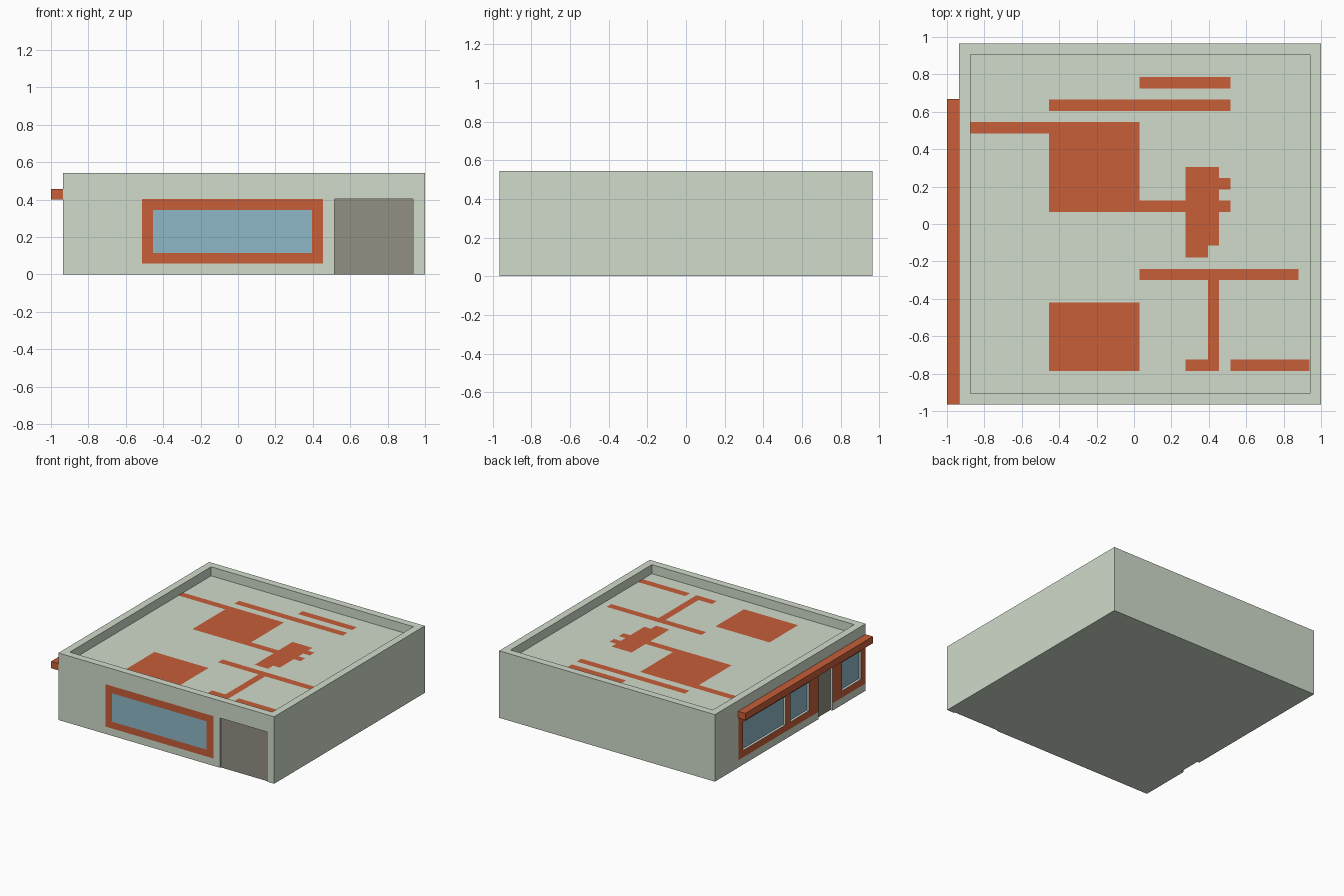
import bpy, bmesh
from mathutils import Vector

if "Cube" in bpy.data.objects:
    bpy.data.objects.remove(bpy.data.objects["Cube"])


def material(name, hex_code):
    rgb = [int(hex_code[i:i + 2], 16) / 255 for i in (0, 2, 4)]
    m = bpy.data.materials.new(name)
    m.diffuse_color = [((c + 0.055) / 1.055) ** 2.4 for c in rgb] + [1]
    m.use_nodes = True
    m.node_tree.nodes["Principled BSDF"].inputs["Base Color"].default_value = m.diffuse_color
    return m


GREEN = material("pale_green", "D0DBCB")
RED = material("brick_red", "C75E38")
GLASS = material("glass_blue", "8FB8C8")
DOOR = material("door_grey", "928F82")


def finish(name, bm, mat):
    mesh = bpy.data.meshes.new(name)
    bm.to_mesh(mesh)
    bm.free()
    mesh.materials.append(mat)
    ob = bpy.data.objects.new(name, mesh)
    bpy.context.collection.objects.link(ob)
    return ob


def box(name, lo, hi, mat):
    bm = bmesh.new()
    bmesh.ops.create_cube(bm, size=1)
    lo, hi = Vector(lo), Vector(hi)
    for v in bm.verts:
        v.co = (lo + hi) / 2 + v.co * (hi - lo)
    return finish(name, bm, mat)


def panels(name, place, rects, mat):
    """Flat rectangles (u0, u1, v0, v1) mapped into space by place(u, v)."""
    bm = bmesh.new()
    for u0, u1, v0, v1 in rects:
        bm.faces.new([bm.verts.new(place(u, v))
                      for u, v in ((u0, v0), (u1, v0), (u1, v1), (u0, v1))])
    return finish(name, bm, mat)


LEFT, RIGHT, FRONT, BACK = -0.935, 1.0, -0.965, 0.965
TOP, ROOF, RIM, E = 0.543, 0.47, 0.06, 0.001
DEPTH = 0.02      # recess of side windows and side door
DOOR_DEPTH = 0.01

# openings on the left side, as (y0, y1, z0, z1)
side_windows = [(0.06, 0.605, 0.115, 0.345),
                (-0.24, 0.0, 0.115, 0.345),
                (-0.905, -0.66, 0.115, 0.345)]
side_door = (-0.54, -0.36, 0.0, 0.40)
front_door = (0.515, 0.935, 0.0, 0.403)

# building body with cuts for the roof well and openings
body = box("building_body", (LEFT, FRONT, 0), (RIGHT, BACK, TOP), GREEN)
cuts = [((LEFT + RIM, FRONT + RIM, ROOF), (RIGHT - RIM, BACK - RIM, 1))]
for y0, y1, z0, z1 in side_windows + [side_door]:
    cuts.append(((LEFT - 0.1, y0, z0 or -0.1), (LEFT + DEPTH, y1, z1)))
x0, x1, z0, z1 = front_door
cuts.append(((x0, FRONT - 0.1, -0.1), (x1, FRONT + DOOR_DEPTH, z1)))
for i, (lo, hi) in enumerate(cuts):
    cutter = box(f"cutter_{i}", lo, hi, GREEN)
    cutter.hide_render = True
    cutter.hide_viewport = True
    mod = body.modifiers.new(f"cut_{i}", 'BOOLEAN')
    mod.operation = 'DIFFERENCE'
    mod.solver = 'EXACT'
    mod.object = cutter

# bake the cuts and remove the helpers
bpy.context.view_layer.update()
baked = bpy.data.meshes.new_from_object(
    body.evaluated_get(bpy.context.evaluated_depsgraph_get()))
body.modifiers.clear()
body.data = baked
for ob in list(bpy.data.objects):
    if ob.name.startswith("cutter"):
        bpy.data.objects.remove(ob)


def on_front(offset):
    return lambda x, z: (x, FRONT + offset, z)


def on_left(offset):
    return lambda y, z: (LEFT + offset, -y, z)


def flip(rects):
    # mirror y so the left side faces outward
    return [(-b, -a, c, d) for a, b, c, d in rects]


# front display window, frame and door
panels("front_window_frame", on_front(-E),
       [(-0.512, 0.455, 0.06, 0.115), (-0.512, 0.455, 0.345, 0.403),
        (-0.512, -0.455, 0.115, 0.345), (0.395, 0.455, 0.115, 0.345)], RED)
panels("front_window_glass", on_front(-E), [(-0.455, 0.395, 0.115, 0.345)], GLASS)
panels("front_door", on_front(DOOR_DEPTH - E), [front_door], DOOR)

# side shopfront
frame = []
for a, b in ((-0.36, 0.665), (-0.965, -0.54)):
    frame += [(a, b, 0.06, 0.115), (a, b, 0.345, 0.403)]
for a, b in ((0.605, 0.665), (0.0, 0.06), (-0.36, -0.24),
             (-0.66, -0.54), (-0.965, -0.905)):
    frame.append((a, b, 0.115, 0.345))
panels("side_window_frames", on_left(-E), flip(frame), RED)
panels("side_window_glass", on_left(DEPTH - E), flip(side_windows), GLASS)
panels("side_door", on_left(DEPTH - E), flip([side_door]), DOOR)

# ledge above the side shopfront
box("side_awning", (-1.0, FRONT, 0.402), (LEFT, 0.668, 0.457), RED)

# red markings on the roof
roof_marks = [(0.03, 0.515, 0.725, 0.785), (-0.455, 0.515, 0.605, 0.665),
              (-0.875, -0.455, 0.485, 0.545), (-0.455, 0.03, 0.065, 0.545),
              (0.03, 0.275, 0.065, 0.125), (0.275, 0.455, -0.115, 0.305),
              (0.275, 0.395, -0.18, -0.115), (0.455, 0.515, 0.185, 0.245),
              (0.455, 0.515, 0.065, 0.125), (0.03, 0.88, -0.3, -0.24),
              (0.395, 0.455, -0.725, -0.3), (0.275, 0.455, -0.785, -0.725),
              (0.515, 0.938, -0.785, -0.725), (-0.455, 0.03, -0.785, -0.42)]
panels("roof_markings", lambda x, y: (x, y, ROOF + E), roof_marks, RED)
